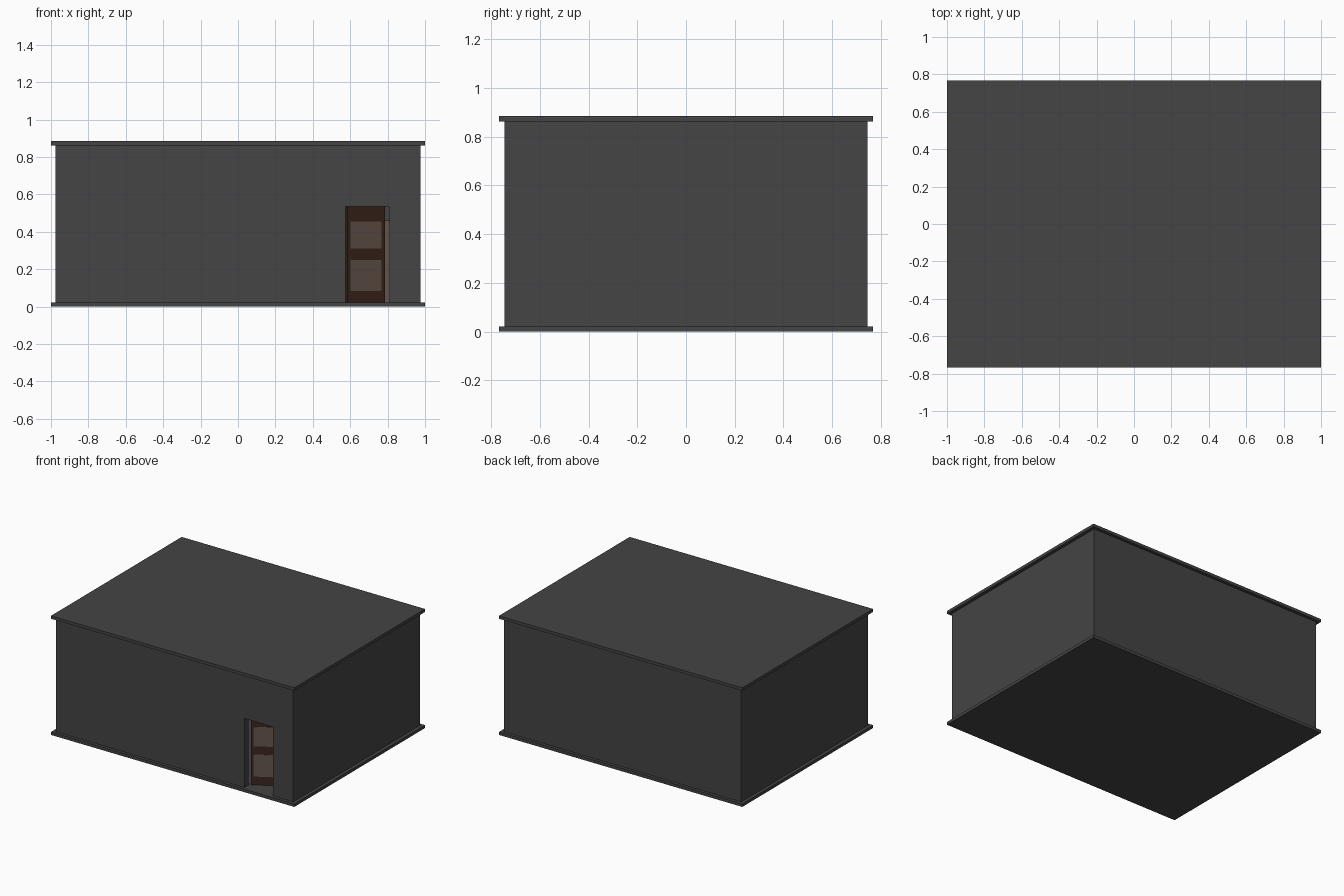
import bpy, bmesh, math
from mathutils import Matrix, Vector

if "Cube" in bpy.data.objects:
    bpy.data.objects.remove(bpy.data.objects["Cube"])


def material(name, rgb):
    m = bpy.data.materials.new(name)
    m.diffuse_color = (*rgb, 1)
    m.use_nodes = True
    m.node_tree.nodes["Principled BSDF"].inputs["Base Color"].default_value = m.diffuse_color
    return m


GREY = material("dark_grey", (0.058, 0.058, 0.058))
BROWN = material("dark_brown", (0.043, 0.018, 0.011))
PALE = material("pale_wood", (0.122, 0.088, 0.068))


def finish(name, bm, mat, matrix=None):
    bmesh.ops.recalc_face_normals(bm, faces=bm.faces)
    me = bpy.data.meshes.new(name)
    bm.to_mesh(me)
    bm.free()
    me.materials.append(mat)
    ob = bpy.data.objects.new(name, me)
    if matrix:
        ob.matrix_world = matrix
    bpy.context.collection.objects.link(ob)
    return ob


def box(name, lo, hi, mat, matrix=None):
    bm = bmesh.new()
    lo, hi = Vector(lo), Vector(hi)
    bmesh.ops.create_cube(bm, size=1)
    bmesh.ops.scale(bm, vec=hi - lo, verts=bm.verts)
    bmesh.ops.translate(bm, vec=(lo + hi) / 2, verts=bm.verts)
    return finish(name, bm, mat, matrix)


X, Y = 0.975, 0.745          # outer wall faces
T = 0.05                     # wall thickness
Z0, Z1 = 0.022, 0.863        # wall bottom and top
DX0, DX1, DZ = 0.575, 0.81, 0.535   # door opening

# Floor and roof slabs
box("floor_slab", (-1, -0.767, 0), (1, 0.767, Z0), GREY)
box("roof_slab", (-1, -0.767, Z1), (1, 0.767, 0.885), GREY)

# Plain walls
box("back_wall", (-X, Y - T, Z0), (X, Y, Z1), GREY)
box("left_wall", (-X, -Y + T, Z0), (-X + T, Y - T, Z1), GREY)
box("right_wall", (X - T, -Y + T, Z0), (X, Y - T, Z1), GREY)

# Front wall: notched profile pushed back by the wall thickness
profile = [(-X, Z0), (DX0, Z0), (DX0, DZ), (DX1, DZ), (DX1, Z0), (X, Z0), (X, Z1), (-X, Z1)]
bm = bmesh.new()
face = bm.faces.new([bm.verts.new((x, -Y, z)) for x, z in profile])
ext = bmesh.ops.extrude_face_region(bm, geom=[face], use_keep_orig=True)
moved = [g for g in ext["geom"] if isinstance(g, bmesh.types.BMVert)]
bmesh.ops.translate(bm, vec=(0, T, 0), verts=moved)
finish("front_wall", bm, GREY)

# Door, hinged on the left and swung inward
hinge = Matrix.Translation((0.585, -0.685, 0)) @ Matrix.Rotation(math.radians(30), 4, 'Z')
box("door", (0, 0, Z0), (0.231, 0.02, DZ), BROWN, hinge)
for part, z0, z1 in (("lower", 0.085, 0.25), ("upper", 0.31, 0.455)):
    for side, y0, y1 in (("front", -0.002, 0.001), ("back", 0.019, 0.022)):
        box(f"door_{part}_panel_{side}", (0.018, y0, z0), (0.21, y1, z1), PALE, hinge)

# Cupboard inside, glimpsed past the open door
box("cupboard", (0.68, 0.45, Z0), (0.92, 0.69, 0.46), PALE)
